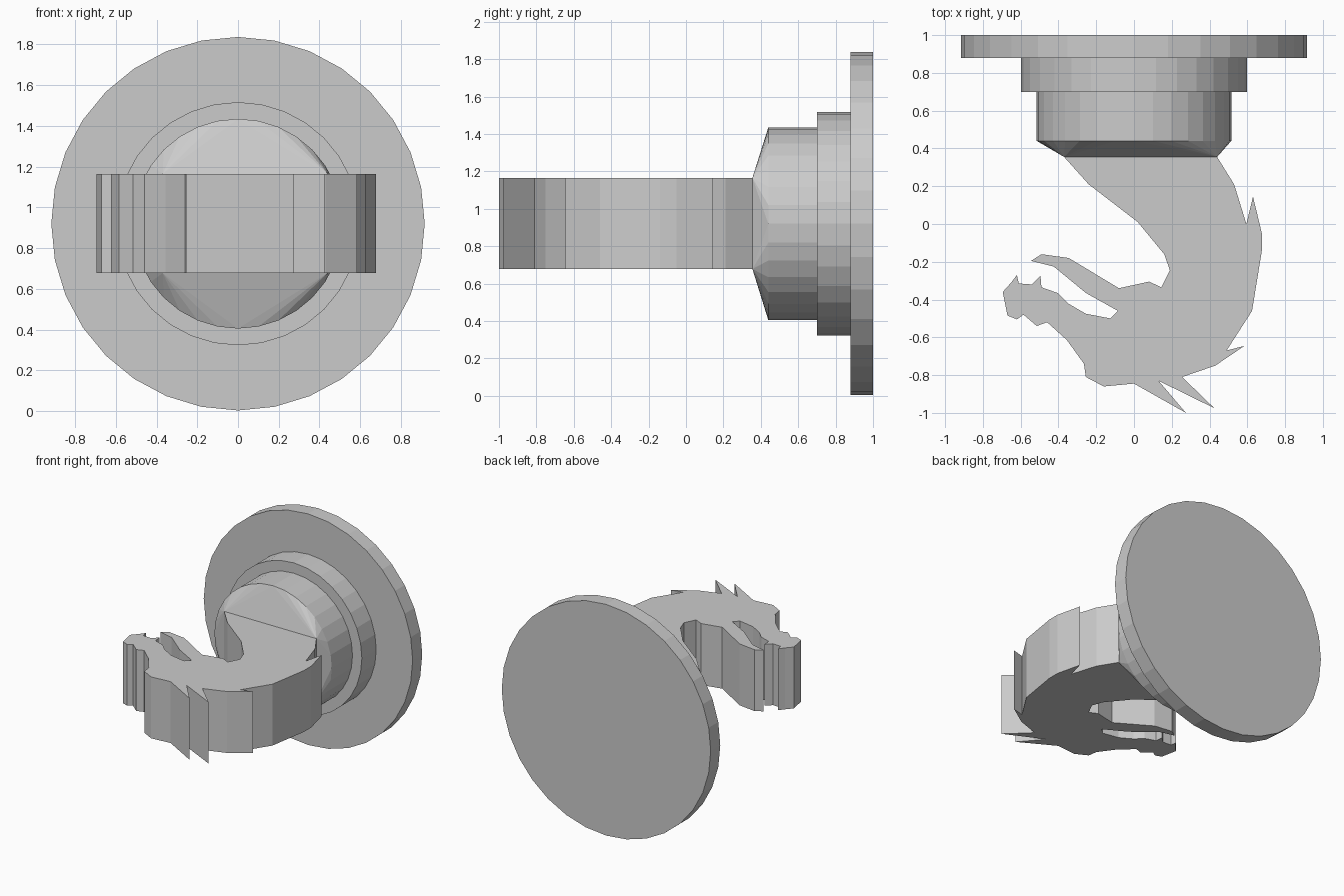
import bpy, bmesh, math

if "Cube" in bpy.data.objects:
    bpy.data.objects.remove(bpy.data.objects["Cube"])

CZ = 0.92            # height of the shared axis
Z0, Z1 = 0.678, 1.165  # bottom and top of the hook slab
SIDES = 32


def finish(name, bm):
    bmesh.ops.recalc_face_normals(bm, faces=bm.faces[:])
    mesh = bpy.data.meshes.new(name)
    bm.to_mesh(mesh)
    bm.free()
    obj = bpy.data.objects.new(name, mesh)
    bpy.context.collection.objects.link(obj)
    return obj


def ring(bm, r, y):
    step = 2 * math.pi / SIDES
    return [bm.verts.new((r * math.sin(i * step), y, CZ + r * math.cos(i * step)))
            for i in range(SIDES)]


# Stepped round mount, turned around the y axis
bm = bmesh.new()
steps = [(0.917, 1.0), (0.917, 0.88), (0.597, 0.88), (0.597, 0.70),
         (0.515, 0.70), (0.515, 0.44)]
rings = [ring(bm, r, y) for r, y in steps]
bm.faces.new(rings[0])
for a, b in zip(rings, rings[1:]):
    for i in range(SIDES):
        j = (i + 1) % SIDES
        bm.faces.new((a[i], a[j], b[j], b[i]))
finish("stepped_mount", bm)

# Collar blending the round mount into the rectangular root of the hook
bm = bmesh.new()
ring(bm, 0.515, 0.44)
for x in (-0.37, 0.44):
    for z in (Z0, Z1):
        bm.verts.new((x, 0.355, z))
bmesh.ops.convex_hull(bm, input=bm.verts[:])
caps = [f for f in bm.faces
        if max(v.co.y for v in f.verts) - min(v.co.y for v in f.verts) < 1e-4]
bm.normal_update()
bmesh.ops.delete(bm, geom=caps, context='FACES_ONLY')
finish("collar", bm)

# Curved creature-head hook: neck inside, jaws, head, mane spikes, neck outside
outline = [
    (-0.37, 0.355), (-0.24, 0.21), (0.02, 0.01), (0.16, -0.16), (0.19, -0.245),
    (0.145, -0.335), (0.08, -0.305), (-0.08, -0.34), (-0.345, -0.18),
    (-0.49, -0.16), (-0.545, -0.195), (-0.425, -0.225), (-0.255, -0.365),
    (-0.085, -0.46), (-0.125, -0.50), (-0.255, -0.475), (-0.35, -0.42),
    (-0.405, -0.365), (-0.49, -0.335), (-0.495, -0.275), (-0.54, -0.32),
    (-0.61, -0.315), (-0.62, -0.27), (-0.65, -0.31), (-0.695, -0.36),
    (-0.67, -0.485), (-0.62, -0.505), (-0.585, -0.48), (-0.515, -0.54),
    (-0.46, -0.52), (-0.355, -0.615), (-0.265, -0.74), (-0.255, -0.81),
    (-0.16, -0.86), (0.0, -0.845), (0.275, -1.0), (0.13, -0.83),
    (0.425, -0.975), (0.255, -0.81), (0.43, -0.75), (0.585, -0.645),
    (0.49, -0.67), (0.625, -0.46), (0.677, -0.14), (0.677, -0.05),
    (0.63, 0.145), (0.595, 0.0), (0.53, 0.21), (0.44, 0.355)]
bm = bmesh.new()
low = [bm.verts.new((x, y, Z0)) for x, y in outline]
high = [bm.verts.new((x, y, Z1)) for x, y in outline]
faces = [bm.faces.new(low), bm.faces.new(high)]
for i in range(len(outline) - 1):
    bm.faces.new((low[i], low[i + 1], high[i + 1], high[i]))
bmesh.ops.recalc_face_normals(bm, faces=bm.faces[:])
bmesh.ops.triangulate(bm, faces=faces)
finish("dragon_head_hook", bm)
